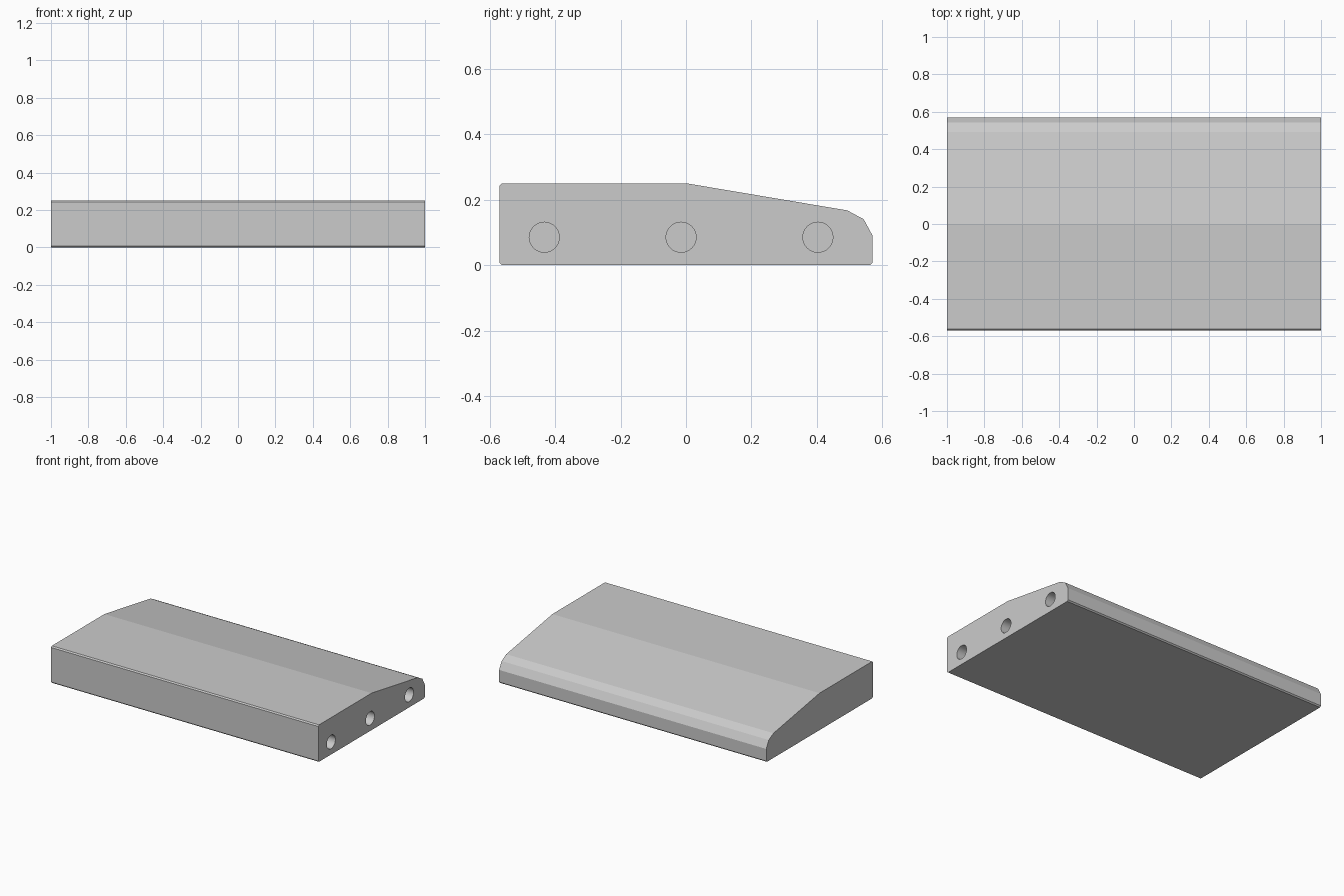
import bpy, bmesh, math
from mathutils import Matrix

cube = bpy.data.objects.get("Cube")
if cube:
    bpy.data.objects.remove(cube, do_unlink=True)

# Single grey material
grey = bpy.data.materials.new("plain_grey")
grey.use_nodes = True
colour = (0.6, 0.6, 0.6, 1)
grey.diffuse_color = colour
grey.node_tree.nodes["Principled BSDF"].inputs["Base Color"].default_value = colour


def make_object(name, bm):
    bmesh.ops.recalc_face_normals(bm, faces=bm.faces)
    mesh = bpy.data.meshes.new(name)
    bm.to_mesh(mesh)
    bm.free()
    mesh.materials.append(grey)
    obj = bpy.data.objects.new(name, mesh)
    bpy.context.collection.objects.link(obj)
    return obj


# Block: side profile (y, z) swept along x
HALF_LENGTH, DEPTH, HEIGHT, EASE = 1.0, 0.57, 0.25, 0.008
profile = [
    (-DEPTH, EASE), (-DEPTH + EASE, 0), (DEPTH - EASE, 0), (DEPTH, EASE),
    (DEPTH, 0.09), (0.543, 0.14), (0.493, 0.167), (0, HEIGHT),
    (-DEPTH + EASE, HEIGHT), (-DEPTH, HEIGHT - EASE),
]
bm = bmesh.new()
end = bm.faces.new([bm.verts.new((-HALF_LENGTH, y, z)) for y, z in profile])
sweep = bmesh.ops.extrude_face_region(bm, geom=[end], use_keep_orig=True)
moved = [v for v in sweep["geom"] if isinstance(v, bmesh.types.BMVert)]
bmesh.ops.translate(bm, verts=moved, vec=(2 * HALF_LENGTH, 0, 0))
block = make_object("sloped_block", bm)

# Three blind round holes in the +x end
HOLE_RADIUS, HOLE_DEPTH, HOLE_Z = 0.046, 0.2, 0.085
bm = bmesh.new()
for y in (-0.433, -0.015, 0.403):
    place = Matrix.Translation((HALF_LENGTH, y, HOLE_Z)) @ Matrix.Rotation(math.pi / 2, 4, "Y")
    bmesh.ops.create_cone(bm, cap_ends=True, segments=32, radius1=HOLE_RADIUS,
                          radius2=HOLE_RADIUS, depth=2 * HOLE_DEPTH, matrix=place)
for face in bm.faces:
    face.smooth = len(face.verts) == 4
cutter = make_object("hole_cutter", bm)
cutter.hide_render = True

cut = block.modifiers.new("end_holes", "BOOLEAN")
cut.operation = "DIFFERENCE"
cut.solver = "EXACT"
cut.object = cutter

# Bake the holes into the block and drop the cutter
bpy.context.view_layer.objects.active = block
bpy.ops.object.modifier_apply(modifier=cut.name)
bpy.data.objects.remove(cutter, do_unlink=True)
